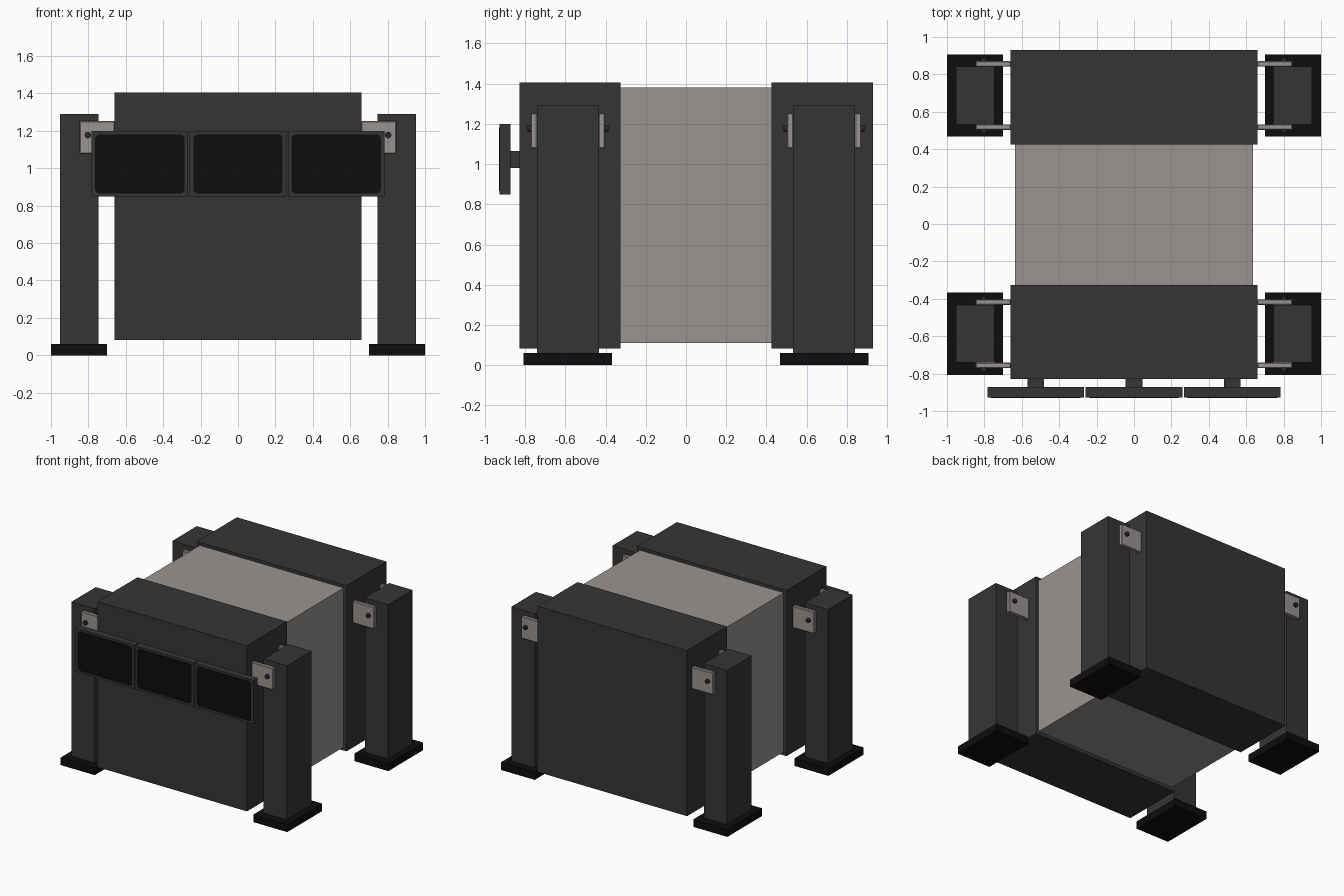
import bpy, bmesh, math

if "Cube" in bpy.data.objects:
    bpy.data.objects.remove(bpy.data.objects["Cube"])


def material(name, rgb):
    m = bpy.data.materials.new(name)
    m.diffuse_color = (*rgb, 1)
    m.use_nodes = True
    m.node_tree.nodes["Principled BSDF"].inputs["Base Color"].default_value = m.diffuse_color
    return m


GREY = material("dark_grey", (0.036, 0.036, 0.036))
BLACK = material("black", (0.004, 0.004, 0.004))
METAL = material("warm_metal", (0.32, 0.295, 0.285))
BOLT = material("bolt_grey", (0.022, 0.022, 0.022))


def finish(bm, name, mat):
    bmesh.ops.recalc_face_normals(bm, faces=bm.faces)
    me = bpy.data.meshes.new(name)
    bm.to_mesh(me)
    bm.free()
    ob = bpy.data.objects.new(name, me)
    bpy.context.collection.objects.link(ob)
    me.materials.append(mat)
    return ob


def box(name, xs, ys, zs, mat, bevel=0):
    bm = bmesh.new()
    bmesh.ops.create_cube(bm, size=1)
    for v in bm.verts:
        v.co = [(a + b) / 2 + c * (b - a) for c, (a, b) in zip(v.co, (xs, ys, zs))]
    if bevel:
        bmesh.ops.bevel(bm, geom=bm.edges[:], offset=bevel, segments=1, affect='EDGES')
    return finish(bm, name, mat)


def rounded_plate(name, cx, cz, hw, hh, r, y0, y1, mat):
    # rounded rectangle in the xz plane, extruded along y
    bm = bmesh.new()
    ring = []
    for k, (sx, sz) in enumerate(((1, 1), (-1, 1), (-1, -1), (1, -1))):
        for i in range(6):
            a = math.radians(90 * k + 18 * i)
            ring.append(bm.verts.new((cx + sx * (hw - r) + r * math.cos(a), y1,
                                      cz + sz * (hh - r) + r * math.sin(a))))
    face = bm.faces.new(ring)
    ext = bmesh.ops.extrude_face_region(bm, geom=[face])
    for v in ext["geom"]:
        if isinstance(v, bmesh.types.BMVert):
            v.co.y = y0
    return finish(bm, name, mat)


def bolt(name, x, y0, y1, z, r):
    return rounded_plate(name, x, z, r, r, r * 0.98, y0, y1, BOLT)


MID = 0.05  # centre of the housing along y

# Housing: two end cabinets with a core between them
box("core", (-0.635, 0.635), (-0.33, 0.43), (0.11, 1.38), METAL)
for side, s in (("front", -1), ("back", 1)):
    box(side + "_cabinet", (-0.66, 0.66), sorted((MID + s * 0.375, MID + s * 0.879)),
        (0.083, 1.405), GREY)

# Four legs, each with a foot, two brackets and bolts
for sx in (-1, 1):
    for sy in (-1, 1):
        tag = ("back_" if sy > 0 else "front_") + ("right" if sx > 0 else "left")
        cy = MID + sy * 0.637
        box(tag + "_foot", sorted((sx * 0.70, sx * 1.0)), (cy - 0.22, cy + 0.22), (0, 0.06), BLACK)
        box(tag + "_post", sorted((sx * 0.746, sx * 0.952)), (cy - 0.154, cy + 0.154),
            (0.06, 1.29), GREY)
        for d in (-1, 1):
            end = "_rear" if d > 0 else "_fore"
            box(tag + end + "_bracket", sorted((sx * 0.66, sx * 0.847)),
                sorted((cy + d * 0.154, cy + d * 0.184)), (1.078, 1.252), METAL, 0.004)
            y = sorted((cy + d * 0.182, cy + d * 0.201))
            bolt(tag + end + "_bolt", sx * 0.803, y[0], y[1], 1.177, 0.017)

# Three monitors on the front
for i, label in ((-1, "left"), (0, "middle"), (1, "right")):
    cx = i * 0.525
    box(label + "_monitor", (cx - 0.259, cx + 0.259), (-0.927, -0.872), (0.848, 1.198), GREY)
    rounded_plate(label + "_screen", cx, 1.023, 0.239, 0.158, 0.025, -0.93, -0.925, BLACK)
    box(label + "_monitor_mount", (cx - 0.045, cx + 0.045), (-0.874, -0.825), (0.98, 1.065), GREY)
